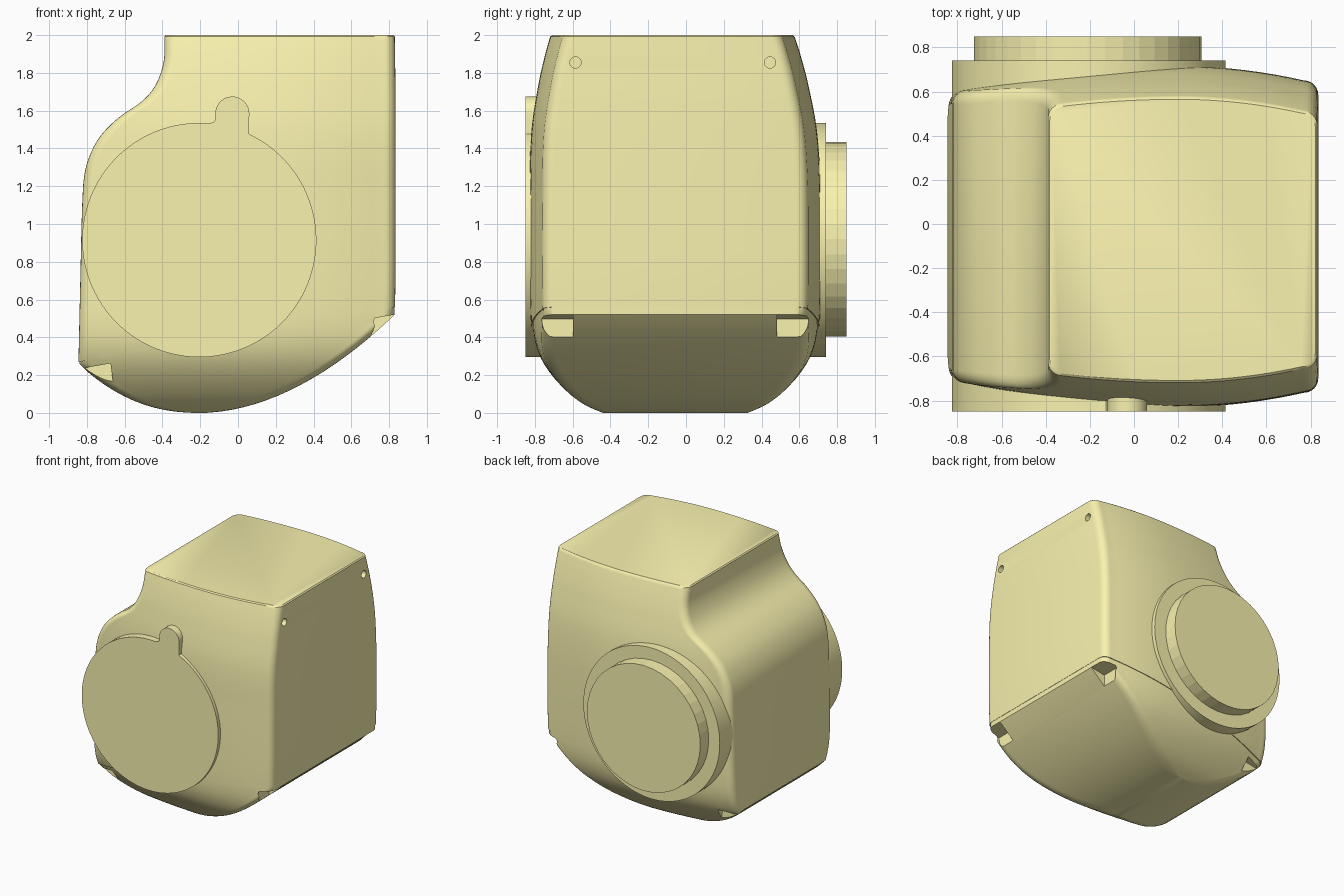
import bpy, bmesh
from math import sin, cos, pi, radians

if "Cube" in bpy.data.objects:
    bpy.data.objects.remove(bpy.data.objects["Cube"])

CY = -0.057                     # centre plane of the housing in y
SEAM = lambda x: 0.416 + 0.1737 * x
yellow = bpy.data.materials.new("yellow_plastic")
yellow.diffuse_color = (.95, .89, .43, 1)
yellow.use_nodes = True
yellow.node_tree.nodes["Principled BSDF"].inputs["Base Color"].default_value = yellow.diffuse_color


def curve(table, z):
    """Smooth interpolation through (z, value) pairs."""
    n = len(table)
    if z <= table[0][0]:
        return table[0][1]
    for i in range(n - 1):
        (a, p), (b, q) = table[i], table[i + 1]
        if z <= b:
            slope = lambda j, k: (table[k][1] - table[j][1]) / (table[k][0] - table[j][0])
            m0, m1 = slope(max(i - 1, 0), i + 1), slope(i, min(i + 2, n - 1))
            h = b - a
            t = (z - a) / h
            return ((2*t**3 - 3*t*t + 1) * p + (t**3 - 2*t*t + t) * h * m0
                    + (3*t*t - 2*t**3) * q + (t**3 - t*t) * h * m1)
    return table[-1][1]


LEFT = [(.26, -.845), (.7, -.835), (1.1, -.825), (1.25, -.815), (1.35, -.79), (1.45, -.74),
        (1.52, -.68), (1.58, -.61), (1.64, -.52), (1.7, -.46), (1.77, -.42), (1.87, -.392), (2, -.39)]
RIGHT = [(.52, .83), (.7, .834), (1.2, .84), (2, .83)]
HALF = [(0, .405), (.04, .485), (.1, .565), (.2, .66), (.3, .722), (.42, .757), (.6, .77),
        (1.2, .77), (1.5, .755), (1.75, .712), (1.9, .675), (2, .645)]


def finish(name, bm, smooth=35):
    bmesh.ops.recalc_face_normals(bm, faces=bm.faces)
    me = bpy.data.meshes.new(name)
    bm.to_mesh(me)
    bm.free()
    me.materials.append(yellow)
    ob = bpy.data.objects.new(name, me)
    bpy.context.collection.objects.link(ob)
    if smooth:
        shade(ob, smooth)
    return ob


def activate(ob):
    bpy.ops.object.select_all(action='DESELECT')
    ob.select_set(True)
    bpy.context.view_layer.objects.active = ob


def shade(ob, angle=35):
    activate(ob)
    bpy.ops.object.shade_smooth_by_angle(angle=radians(angle))


def plan_loop(z, inset):
    """Rounded, bowed plan outline of the housing at height z."""
    x0 = curve(LEFT, z) if z >= .26 else -.2 - .645 * (z / .26) ** (1 / 2.3)
    x1 = curve(RIGHT, z) if z >= .52 else -.2 + 1.03 * (z / .52) ** (1 / 1.9)
    x0, x1 = min(max(x0, -.845 + inset), -.23), max(min(x1, .835 - inset), -.17)
    r = min(.065, (x1 - x0) / 5)
    edge = max(0, z - 1.992)            # small top bevel
    x0, x1 = x0 + edge, x1 - edge
    cy = CY - .015 * max(0, z - 1.2) / .8

    def width(x):
        return curve(HALF, z) - inset - edge - (.2 if x > .2 else .115) * (x - .2) ** 2
    half = []
    for i in range(7):
        a = pi * i / 12
        half.append((x1 - r + r * cos(a), width(x1 - r) - r + r * sin(a)))
    for i in range(1, 24):
        x = x1 - r + (x0 - x1 + 2 * r) * i / 24
        half.append((x, width(x)))
    for i in range(7):
        a = pi / 2 + pi * i / 12
        half.append((x0 + r + r * cos(a), width(x0 + r) - r + r * sin(a)))
    return [(x, cy + y, z) for x, y in half] + [(x, cy - y, z) for x, y in reversed(half)]


def housing(name, inset, keep_upper):
    levels = [.26 * (i / 12) ** 2 for i in range(13)]
    levels += [.26 + .26 * i / 9 for i in range(1, 10)]
    levels += [.52 + .68 * i / 8 for i in range(1, 9)]
    levels += [1.2 + .03 * i for i in range(1, 26)] + [1.975, 1.992, 2]
    bm = bmesh.new()
    rings = [[bm.verts.new(p) for p in plan_loop(z, inset)] for z in levels]
    for a, b in zip(rings, rings[1:]):
        for i in range(len(a)):
            j = (i + 1) % len(a)
            bm.faces.new((a[i], a[j], b[j], b[i]))
    bm.faces.new(rings[0])
    bm.faces.new(rings[-1])
    # split along the sloping seam and close the cut
    bmesh.ops.bisect_plane(bm, geom=bm.verts[:] + bm.edges[:] + bm.faces[:], dist=1e-5,
                           plane_co=(0, 0, SEAM(0)), plane_no=(-.1737, 0, 1),
                           clear_inner=keep_upper, clear_outer=not keep_upper)
    bmesh.ops.holes_fill(bm, edges=[e for e in bm.edges if e.is_boundary], sides=0)
    return finish(name, bm)


def prism(name, pts, d0, d1, smooth=35, along_x=False):
    """Extrude a 2D outline along y (or along x)."""
    put = (lambda a, b, d: (d, a, b)) if along_x else (lambda a, b, d: (a, d, b))
    bm = bmesh.new()
    lo = [bm.verts.new(put(a, b, d0)) for a, b in pts]
    hi = [bm.verts.new(put(a, b, d1)) for a, b in pts]
    bm.faces.new(lo)
    bm.faces.new(hi)
    for i in range(len(pts)):
        j = (i + 1) % len(pts)
        bm.faces.new((lo[i], lo[j], hi[j], hi[i]))
    return finish(name, bm, smooth)


def arc(cx, cz, r, a0, a1, n):
    return [(cx + r * cos(radians(a0 + (a1 - a0) * i / n)),
             cz + r * sin(radians(a0 + (a1 - a0) * i / n))) for i in range(n + 1)]


def carve(ob, cutter):
    mod = ob.modifiers.new("cut", 'BOOLEAN')
    mod.operation, mod.solver, mod.object = 'DIFFERENCE', 'EXACT', cutter
    activate(ob)
    bpy.ops.object.modifier_apply(modifier=mod.name)
    bpy.data.objects.remove(cutter)


# Upper housing and slightly inset base shell
upper = housing("upper_housing", 0, True)
base = housing("base_shell", .006, False)

# Four corner notches in the base, rounded at the outer lower corner
for s in (-1, 1):
    for x_in, x_out, top, deep, out in ((.70, 1.1, .498, .39, .705), (-.675, -1.1, .262, -.1, .8)):
        wall, outer = CY + s * .54, CY + s * out
        r = .09
        pts = [(wall, top), (wall, deep)]
        pts += [(outer - s * r + s * r * sin(pi * i / 16), deep + r - r * cos(pi * i / 16)) for i in range(9)]
        pts += [(outer, top)]
        c = prism("notch_cutter", pts, x_in, x_out, 0, True)
        for v in c.data.vertices:
            v.co.z += .1737 * (v.co.x - x_in)
            if x_in < 0 and v.co.x > -1 and v.co.z < .2:
                v.co.x += .05           # left notch wall leans inwards
        carve(base, c)

# Two small holes high on the right face
for y in (-.585, .445):
    carve(upper, prism("hole_cutter", arc(y, 1.855, .03, 0, 345, 23), .79, .95, 0, True))
shade(upper)
shade(base)

# Front cover disc with a rounded tab
outline = arc(-.205, .915, .62, 86, 425, 90) + arc(-.03, 1.585, .09, 0, 180, 16)
outline += [(-.12, 1.555), (-.128, 1.54), (-.142, 1.535)]
prism("front_cover", outline, -.85, -.5)

# Rear collar and hub
prism("rear_collar", arc(-.205, .915, .62, 0, 356.25, 95), .4, .74)
prism("rear_hub", arc(-.21, .92, .515, 0, 351, 39), .5, .85, 0)
